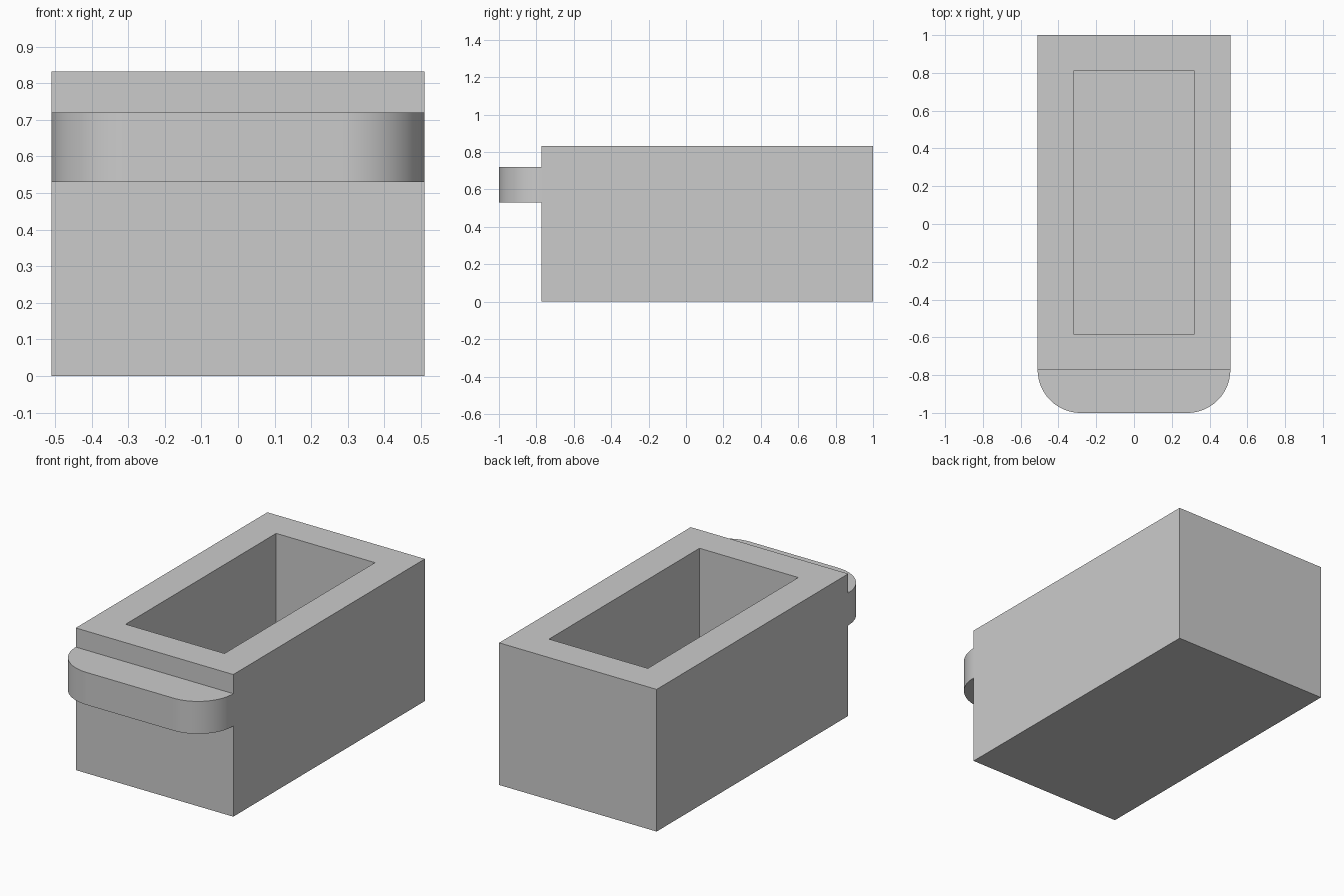
import bpy, bmesh
from math import sin, cos, pi, radians
from mathutils import Vector

cube = bpy.data.objects.get("Cube")
if cube:
    bpy.data.objects.remove(cube, do_unlink=True)

HALF_W, FRONT, BACK, HEIGHT = 0.51, -0.772, 1.0, 0.832
WALL = 0.19
LIP_LOW, LIP_HIGH, LIP_FRONT = 0.53, 0.72, -1.0

grey = bpy.data.materials.new("plain grey")
grey.use_nodes = True
colour = (0.6, 0.6, 0.6, 1)
grey.diffuse_color = colour
grey.node_tree.nodes["Principled BSDF"].inputs["Base Color"].default_value = colour


def prism(bm, outline, low, high):
    """Extrude a counter-clockwise outline and return its top face."""
    base = bm.faces.new([bm.verts.new((x, y, low)) for x, y in outline])
    result = bmesh.ops.extrude_face_region(bm, geom=[base], use_keep_orig=True)
    verts = [g for g in result["geom"] if isinstance(g, bmesh.types.BMVert)]
    bmesh.ops.translate(bm, verts=verts, vec=(0, 0, high - low))
    bmesh.ops.recalc_face_normals(bm, faces=bm.faces)
    return max(bm.faces, key=lambda f: f.calc_center_median().z)


def finish(bm, name):
    bmesh.ops.recalc_face_normals(bm, faces=bm.faces)
    mesh = bpy.data.meshes.new(name)
    bm.to_mesh(mesh)
    bm.free()
    mesh.materials.append(grey)
    obj = bpy.data.objects.new(name, mesh)
    bpy.context.collection.objects.link(obj)
    return obj


# Open box: inset the top, then sink it to leave an even floor and walls
bm = bmesh.new()
top = prism(bm, [(-HALF_W, FRONT), (HALF_W, FRONT), (HALF_W, BACK), (-HALF_W, BACK)], 0, HEIGHT)
bmesh.ops.inset_region(bm, faces=[top], thickness=WALL, use_even_offset=True)
sunk = bmesh.ops.extrude_face_region(bm, geom=[top])
floor_verts = [g for g in sunk["geom"] if isinstance(g, bmesh.types.BMVert)]
bmesh.ops.translate(bm, verts=floor_verts, vec=(0, 0, WALL - HEIGHT))
if top.is_valid:
    bmesh.ops.delete(bm, geom=[top], context='FACES_ONLY')
finish(bm, "open_box")

# Front lip: slab with two rounded corners
bm = bmesh.new()
radius = FRONT - LIP_FRONT
steps = 24
right_arc = [(HALF_W - radius + radius * sin(a), FRONT - radius * cos(a))
             for a in (i * pi / 2 / steps for i in range(steps + 1))]
left_arc = [(-x, y) for x, y in reversed(right_arc)]
prism(bm, left_arc + right_arc, LIP_LOW, LIP_HIGH)
lip = finish(bm, "front_lip")

# Smooth the rounded corners and keep the rims crisp
bpy.ops.object.select_all(action='DESELECT')
lip.select_set(True)
bpy.context.view_layer.objects.active = lip
bpy.ops.object.shade_smooth_by_angle(angle=radians(30))
